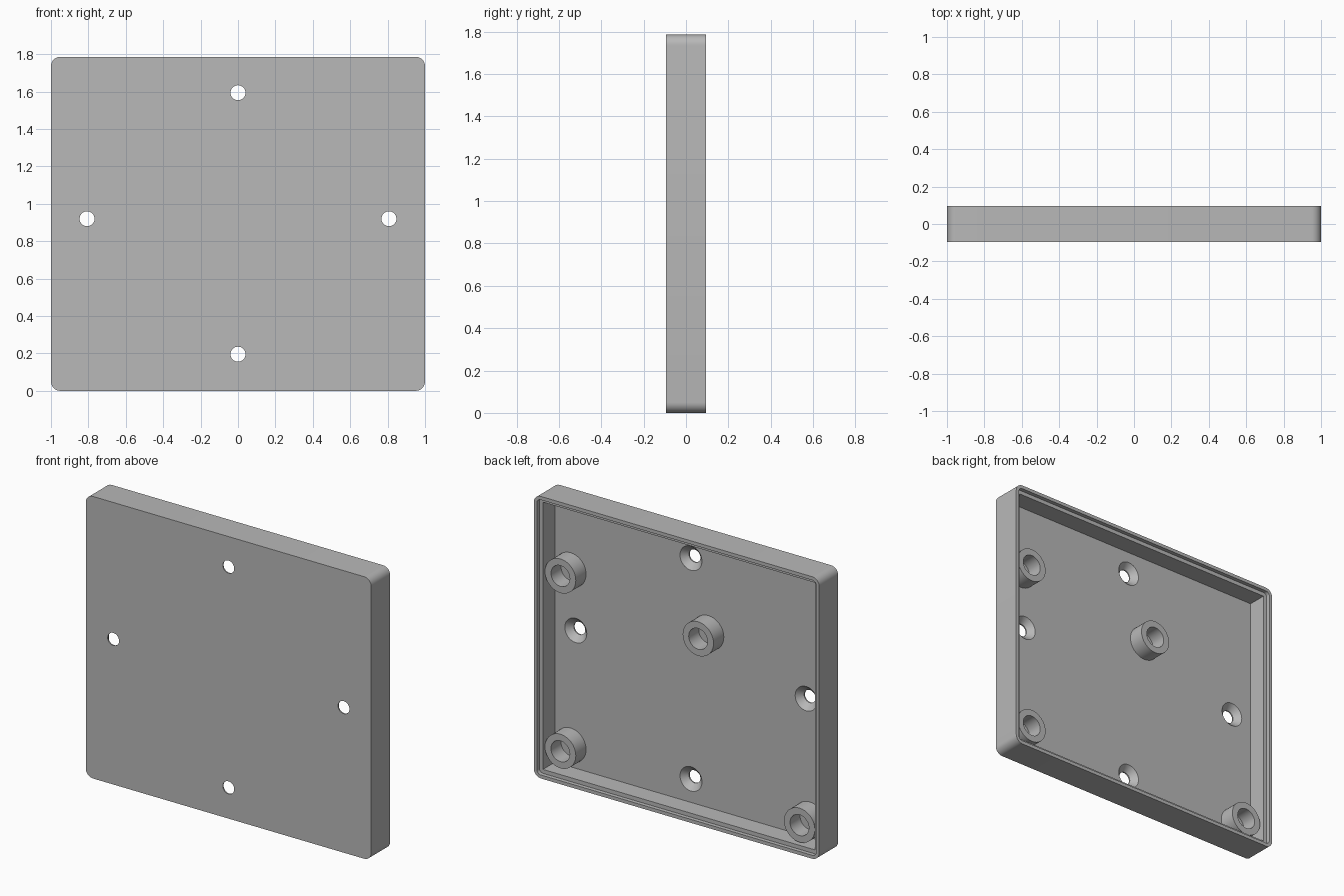
import bpy
import bmesh
from math import radians, sin, cos, tau

HEIGHT, BACK, FLOOR = 1.786, 0.095, -0.05
MID = HEIGHT / 2

if "Cube" in bpy.data.objects:
    bpy.data.objects.remove(bpy.data.objects["Cube"])

grey = bpy.data.materials.new("plain_grey")
grey.use_nodes = True
grey.diffuse_color = (0.48, 0.48, 0.48, 1)
grey.node_tree.nodes["Principled BSDF"].inputs["Base Color"].default_value = (0.48, 0.48, 0.48, 1)


def make_object(name, bm):
    bmesh.ops.recalc_face_normals(bm, faces=bm.faces)
    mesh = bpy.data.meshes.new(name)
    bm.to_mesh(mesh)
    bm.free()
    mesh.materials.append(grey)
    obj = bpy.data.objects.new(name, mesh)
    bpy.context.collection.objects.link(obj)
    return obj


def slab(name, inset, y0, y1, radius=0):
    """Box inset from the outer edge, with rounded corners along y."""
    bm = bmesh.new()
    bmesh.ops.create_cube(bm, size=1)
    for v in bm.verts:
        v.co.x *= 2 - 2 * inset
        v.co.y = y1 if v.co.y > 0 else y0
        v.co.z = MID + v.co.z * (HEIGHT - 2 * inset)
    if radius:
        edges = [e for e in bm.edges if abs(e.verts[0].co.y - e.verts[1].co.y) > 0.001]
        bmesh.ops.bevel(bm, geom=edges, offset=radius, segments=8, profile=0.5, affect='EDGES')
    return make_object(name, bm)


def lathe(name, x, z, profile, sides=40):
    """Closed solid turned about a y-parallel axis from (radius, y) points."""
    bm = bmesh.new()
    rings = [[bm.verts.new((x + r * cos(tau * i / sides), y, z + r * sin(tau * i / sides)))
              for i in range(sides)] for r, y in profile]
    for a, b in zip(rings, rings[1:]):
        for i in range(sides):
            j = (i + 1) % sides
            bm.faces.new((a[i], a[j], b[j], b[i]))
    bm.faces.new(rings[0])
    bm.faces.new(rings[-1])
    return make_object(name, bm)


def smooth(obj):
    bpy.ops.object.select_all(action='DESELECT')
    obj.select_set(True)
    bpy.context.view_layer.objects.active = obj
    bpy.ops.object.shade_smooth_by_angle(angle=radians(30))


# Tray body with cavity and stepped rim
tray = slab("tray", 0, -BACK, BACK, 0.05)
cutters = [slab("cavity_cutter", 0.047, FLOOR, 0.2),
           slab("rim_step_cutter", 0.022, BACK - 0.025, 0.2, 0.026)]

# Countersunk screw holes
for x, z in ((0, 1.594), (0, 0.196), (-0.807, 0.92), (0.807, 0.92)):
    cutters.append(lathe("screw_hole_cutter", x, z,
                         [(0.04, -0.2), (0.04, FLOOR - 0.037), (0.077, FLOOR), (0.077, 0)]))

for cutter in cutters:
    cutter.hide_render = True
    mod = tray.modifiers.new(cutter.name, 'BOOLEAN')
    mod.operation = 'DIFFERENCE'
    mod.solver = 'EXACT'
    mod.object = cutter

# Bake the cuts and drop the cutters
bpy.context.view_layer.update()
cut_mesh = bpy.data.meshes.new_from_object(tray.evaluated_get(bpy.context.evaluated_depsgraph_get()))
tray.modifiers.clear()
tray.data = cut_mesh
for cutter in cutters:
    bpy.data.objects.remove(cutter)
smooth(tray)

# Mounting bosses with blind holes
bosses = {"upper_left": (0.843, 1.295), "lower_left": (0.843, 0.185),
          "upper_middle": (-0.122, 1.155), "lower_right": (-0.832, 0.165)}
for place, (x, z) in bosses.items():
    top = BACK - 0.042
    smooth(lathe(place + "_boss", x, z,
                 [(0.108, FLOOR - 0.01), (0.108, top), (0.066, top), (0.066, FLOOR + 0.002)]))
